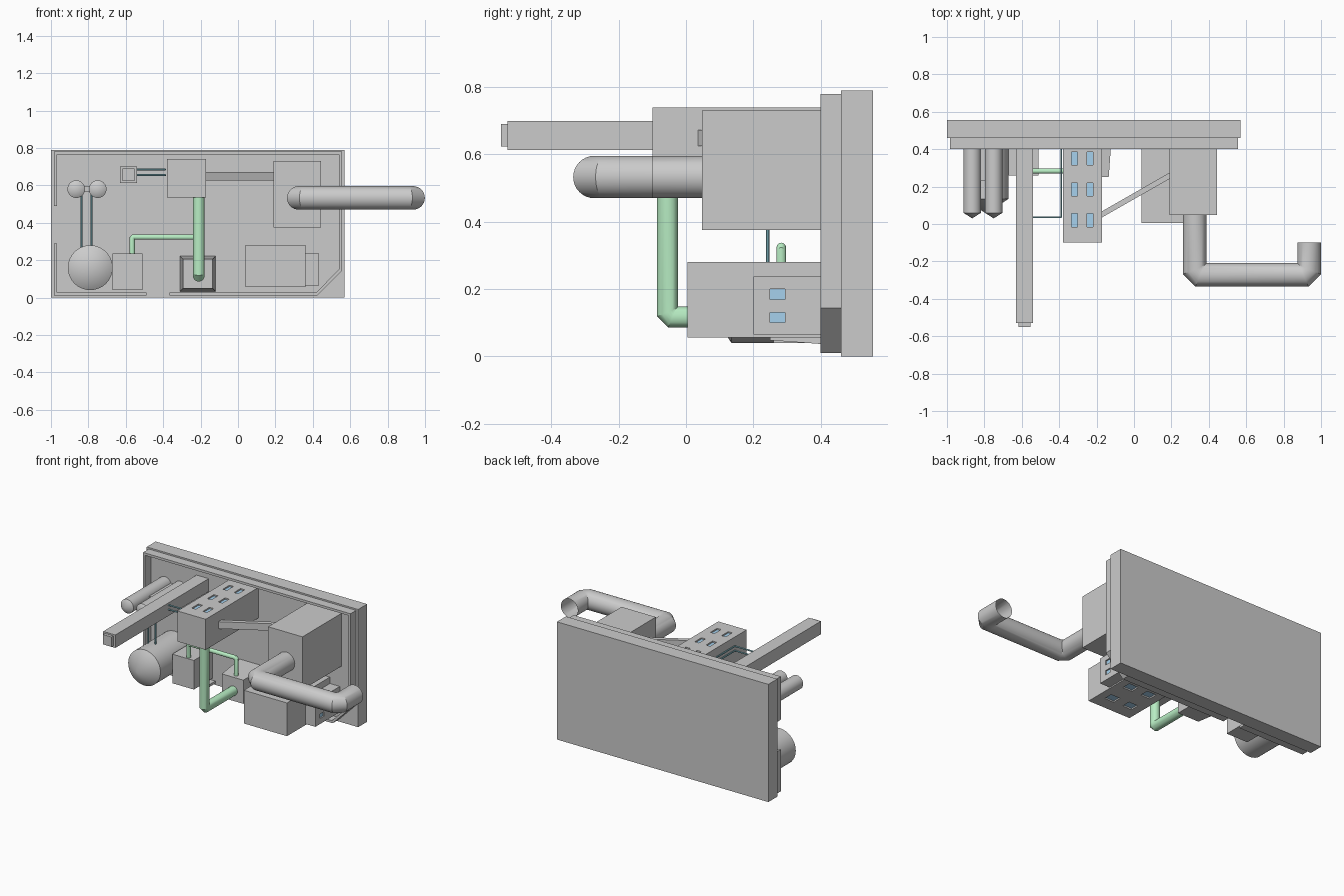
import bpy, bmesh, math
from mathutils import Vector, Matrix

if "Cube" in bpy.data.objects:
    bpy.data.objects.remove(bpy.data.objects["Cube"])

FLOOR = 0.46  # slab surface; the buildings rise toward -y


def material(name, rgb):
    m = bpy.data.materials.new(name)
    m.diffuse_color = (*rgb, 1)
    m.use_nodes = True
    m.node_tree.nodes["Principled BSDF"].inputs["Base Color"].default_value = m.diffuse_color
    return m


GREEN = material("green_pipe", (0.48, 0.85, 0.55))
TEAL = material("teal_pipe", (0.25, 0.55, 0.62))
GLASS = material("window_blue", (0.38, 0.64, 0.85))


def finish(name, bm, mat=None, smooth=False):
    bmesh.ops.recalc_face_normals(bm, faces=bm.faces)
    me = bpy.data.meshes.new(name)
    bm.to_mesh(me)
    bm.free()
    ob = bpy.data.objects.new(name, me)
    bpy.context.collection.objects.link(ob)
    if mat:
        me.materials.append(mat)
    if smooth:
        bpy.ops.object.select_all(action='DESELECT')
        ob.select_set(True)
        bpy.context.view_layer.objects.active = ob
        bpy.ops.object.shade_smooth_by_angle(angle=math.radians(25))
    return ob


def add_box(bm, lo, hi):
    lo, hi = Vector(lo), Vector(hi)
    mat = Matrix.Translation((lo + hi) / 2) @ Matrix.Diagonal((*(hi - lo), 1))
    return bmesh.ops.create_cube(bm, size=1, matrix=mat)["verts"]


def box(name, lo, hi, mat=None):
    bm = bmesh.new()
    add_box(bm, lo, hi)
    return finish(name, bm, mat)


def pipe(name, pts, r, mat=None, sides=24):
    """Sweep a circle along a path, cutting each corner into two mitres."""
    pts = [Vector(p) for p in pts]
    path = [pts[0]]
    for a, b, c in zip(pts, pts[1:], pts[2:]):
        path += [b + (a - b).normalized() * r * 0.47, b + (c - b).normalized() * r * 0.47]
    path.append(pts[-1])
    dirs = [(b - a).normalized() for a, b in zip(path, path[1:])]
    u = dirs[0].orthogonal().normalized()
    v = dirs[0].cross(u)
    bm = bmesh.new()
    angles = [2 * math.pi * i / sides for i in range(sides)]
    ring = [path[0] + r * (u * math.cos(t) + v * math.sin(t)) for t in angles]
    rings = [[bm.verts.new(p) for p in ring]]
    for i, d in enumerate(dirs):
        n = d + dirs[i + 1] if i + 1 < len(dirs) else d
        ring = [p + d * ((path[i + 1] - p).dot(n) / d.dot(n)) for p in ring]
        rings.append([bm.verts.new(p) for p in ring])
    for a, b in zip(rings, rings[1:]):
        for i in range(sides):
            j = (i + 1) % sides
            bm.faces.new((a[i], a[j], b[j], b[i]))
    return finish(name, bm, mat, True)


def tank(name, x, z, r, shoulder, tip, sides=32):
    """Cylinder standing on the slab with a conical cap."""
    rot = Matrix.Rotation(math.pi / 2, 4, 'X')
    bm = bmesh.new()
    for y0, y1, r1 in ((FLOOR, shoulder, r), (shoulder, tip, 0)):
        bmesh.ops.create_cone(bm, cap_ends=False, segments=sides, radius1=r, radius2=r1,
                              depth=y0 - y1,
                              matrix=Matrix.Translation((x, (y0 + y1) / 2, z)) @ rot)
    bmesh.ops.remove_doubles(bm, verts=bm.verts, dist=1e-4)
    return finish(name, bm, None, True)


def prism(name, outline, axis, depth):
    bm = bmesh.new()
    f = bm.faces.new([bm.verts.new(p) for p in outline])
    ext = bmesh.ops.extrude_face_region(bm, geom=[f])["geom"]
    vec = Vector(axis) * depth
    bmesh.ops.translate(bm, vec=vec, verts=[e for e in ext if isinstance(e, bmesh.types.BMVert)])
    return finish(name, bm)


def wall(name, pts, half=0.008):
    """Mitred wall of constant thickness along an x-z path."""
    pts = [Vector(p) for p in pts]
    dirs = [(b - a).normalized() for a, b in zip(pts, pts[1:])]
    left, right = [], []
    for i, p in enumerate(pts):
        a, b = dirs[max(i - 1, 0)], dirs[min(i, len(dirs) - 1)]
        n = Vector((-(a + b).y, (a + b).x)).normalized()
        off = n * half / n.dot(Vector((-a.y, a.x)))
        left.append(p + off)
        right.append(p - off)
    prism(name, [(p.x, 0.40, p.y) for p in left + right[::-1]], (0, 1, 0), FLOOR - 0.40)


def windows(building, name, centres, half, axis, face):
    """Recess window openings into a face and set glass panes in them."""
    cut, glass = bmesh.new(), bmesh.new()
    inward = -1 if face > building.data.vertices[0].co[axis] + 0.001 or axis == 0 else 1
    for c in centres:
        for bm, near, far in ((cut, -0.02, 0.012), (glass, 0.009, 0.014)):
            lo, hi = [ci - h for ci, h in zip(c, half)], [ci + h for ci, h in zip(c, half)]
            span = sorted((face + inward * near, face + inward * far))
            lo.insert(axis, span[0])
            hi.insert(axis, span[1])
            add_box(bm, lo, hi)
    cutter = finish(name + "_cutter", cut)
    cutter.hide_render = True
    cutter.hide_set(True)
    mod = building.modifiers.new("openings", 'BOOLEAN')
    mod.operation, mod.object, mod.solver = 'DIFFERENCE', cutter, 'EXACT'
    bpy.context.view_layer.update()
    mesh = bpy.data.meshes.new_from_object(building.evaluated_get(bpy.context.evaluated_depsgraph_get()))
    building.modifiers.clear()
    building.data = mesh
    bpy.data.objects.remove(cutter)
    finish(name, glass, GLASS)


# Ground slab and perimeter wall with two gateways
box("ground_slab", (-1, FLOOR, 0), (0.57, 0.555, 0.79))
wall("perimeter_wall_long", [(-0.365, 0.018), (0.42, 0.018), (0.547, 0.147), (0.547, 0.772),
                             (-0.977, 0.772), (-0.977, 0.49)])
wall("perimeter_wall_corner", [(-0.977, 0.29), (-0.977, 0.018), (-0.49, 0.018)])

# Storage tank and twin silos
tank("storage_tank", -0.79, 0.16, 0.12, 0.135, 0.055)
for i, x in enumerate((-0.865, -0.75)):
    tank(f"silo_{i}", x, 0.58, 0.047, 0.06, 0.03)
box("silo_link", (-0.84, 0.23, 0.565), (-0.775, FLOOR, 0.595))
for i, x in enumerate((-0.837, -0.783)):
    pipe(f"tank_pipe_{i}", [(x, 0.243, 0.2), (x, 0.243, 0.58)], 0.005, TEAL, 8)

# Main tower with roof-side windows
tower = box("main_tower", (-0.38, -0.10, 0.535), (-0.17, FLOOR, 0.74))
windows(tower, "tower_windows", [(x, y) for x in (-0.318, -0.235) for y in (0.35, 0.185, 0.02)],
        (0.015, 0.035), 2, 0.74)

# Chimney and its feed pipes
box("chimney", (-0.63, -0.53, 0.613), (-0.54, FLOOR, 0.70))
box("chimney_top", (-0.617, -0.55, 0.624), (-0.553, -0.53, 0.69))
for i, z in enumerate((0.655, 0.685)):
    pipe(f"chimney_pipe_{i}", [(-0.56, 0.036, z), (-0.389, 0.036, z), (-0.389, FLOOR, z)],
         0.005, TEAL, 8)

# Furnace block, sloping conveyor and large duct
box("furnace_block", (0.19, 0.048, 0.375), (0.445, FLOOR, 0.73))
prism("conveyor", [(-0.18, 0.03, 0.625), (0.2, 0.247, 0.625), (0.2, 0.28, 0.625),
                   (-0.18, 0.063, 0.625)], (0, 0, 1), 0.047)
pipe("large_duct", [(0.325, 0.1, 0.533), (0.325, -0.272, 0.533), (0.936, -0.272, 0.533),
                    (0.936, -0.10, 0.533)], 0.063, None, 32)

# Office with annex
office = box("office", (0.04, 0.005, 0.057), (0.36, FLOOR, 0.28))
windows(office, "office_windows", [(x, y) for x in (0.13, 0.27) for y in (0.12, 0.29)],
        (0.035, 0.03), 2, 0.057)
annex = box("office_annex", (0.36, 0.2, 0.065), (0.434, FLOOR, 0.237))
windows(annex, "annex_windows", [(0.272, 0.185), (0.272, 0.116)], (0.022, 0.015), 0, 0.434)

# Pump house, tapered generator house
box("pump_house", (-0.67, 0.26, 0.04), (-0.51, FLOOR, 0.235))
bm = bmesh.new()
for v in add_box(bm, (-0.31, 0.25, 0.033), (-0.12, FLOOR, 0.222)):
    if v.co.y < 0.3:
        v.co.x = -0.215 + (v.co.x + 0.215) * 0.84
        v.co.z = 0.1275 + (v.co.z - 0.1275) * 0.84
finish("generator_house", bm)

# Green pipework
pipe("main_green_pipe", [(-0.21, -0.055, 0.56), (-0.21, -0.055, 0.117), (-0.21, 0.27, 0.117)],
     0.031, GREEN)
pipe("small_green_pipe", [(-0.565, 0.283, 0.2), (-0.565, 0.283, 0.324), (-0.21, 0.283, 0.324),
                          (-0.21, 0.283, 0.19)], 0.014, GREEN, 16)
